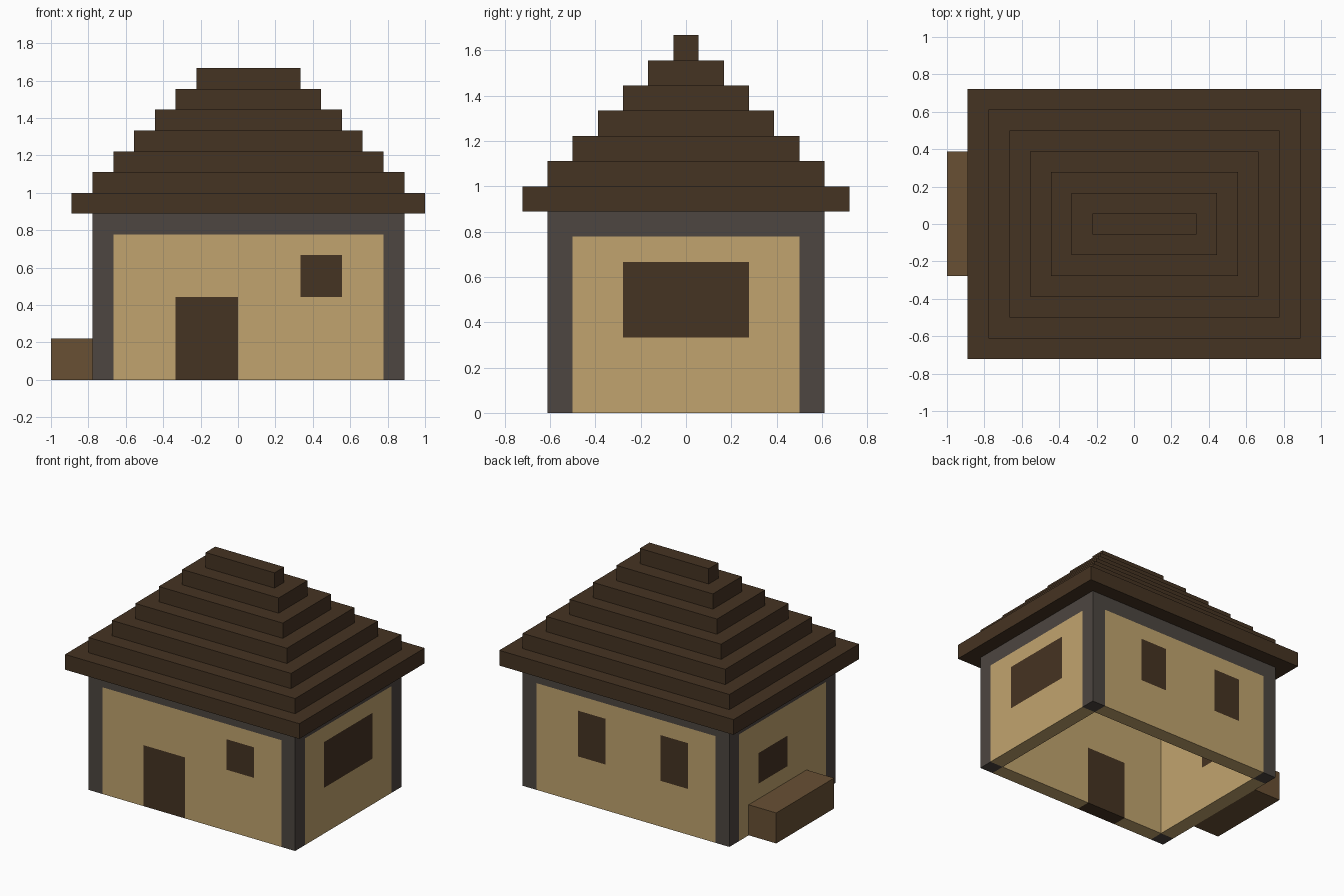
import bpy, bmesh
from mathutils import Vector

if "Cube" in bpy.data.objects:
    bpy.data.objects.remove(bpy.data.objects["Cube"])

U = 1 / 9  # one block of the model


def srgb(r, g, b):
    return [((c / 255 + 0.055) / 1.055) ** 2.4 if c > 10 else c / 3294.6 for c in (r, g, b)] + [1.0]


def material(name, rgb):
    m = bpy.data.materials.new(name)
    m.diffuse_color = srgb(*rgb)
    m.use_nodes = True
    m.node_tree.nodes["Principled BSDF"].inputs["Base Color"].default_value = m.diffuse_color
    return m


PLASTER = material("beige plaster", (193, 164, 110))
STONE = material("dark grey frame", (77, 70, 65))
BROWN = material("dark brown wood", (69, 51, 34))
BENCH = material("mid brown wood", (104, 80, 52))


def box(name, lo, hi, mat, openings=(), axis=0):
    """Box between two corners in block units. Openings (a0, a1, z0, z1) along
    the given axis are cut into the faces and coloured dark brown."""
    lo, hi = Vector(lo), Vector(hi)
    bm = bmesh.new()
    bmesh.ops.create_cube(bm, size=1)
    for v in bm.verts:
        v.co = Vector((lo[i] + hi[i]) / 2 + v.co[i] * (hi[i] - lo[i]) for i in range(3))
    for a0, a1, z0, z1 in openings:
        for ax, pos in ((axis, a0), (axis, a1), (2, z0), (2, z1)):
            if lo[ax] < pos < hi[ax]:
                co, no = Vector(), Vector()
                co[ax], no[ax] = pos, 1
                bmesh.ops.bisect_plane(bm, geom=bm.verts[:] + bm.edges[:] + bm.faces[:],
                                       plane_co=co, plane_no=no)
    for f in bm.faces:
        c = f.calc_center_median()
        if any(a0 < c[axis] < a1 and z0 <= c.z <= z1 for a0, a1, z0, z1 in openings):
            f.material_index = 1
    bmesh.ops.scale(bm, vec=(U, U, U), verts=bm.verts)
    bmesh.ops.recalc_face_normals(bm, faces=bm.faces)
    me = bpy.data.meshes.new(name)
    bm.to_mesh(me)
    bm.free()
    me.materials.append(mat)
    if openings:
        me.materials.append(BROWN)
    ob = bpy.data.objects.new(name, me)
    bpy.context.collection.objects.link(ob)
    return ob


# Corner posts
for side, x in (("left", -7), ("right", 7)):
    for end, y in (("front", -5.5), ("back", 4.5)):
        box(f"{end}_{side}_post", (x, y, 0), (x + 1, y + 1, 7), STONE)

# Top beams, a ring above the walls
for end, y in (("front", -5.5), ("back", 4.5)):
    box(f"{end}_beam", (-7, y, 7), (8, y + 1, 8), STONE)
for side, x in (("left", -7), ("right", 7)):
    box(f"{side}_beam", (x, -4.5, 7), (x + 1, 4.5, 8), STONE)

# Walls with door and windows, open floor
box("front_wall", (-6, -5.5, 0), (7, -4.5, 7), PLASTER, [(-3, 0, 0, 4), (3, 5, 4, 6)], 0)
box("back_wall", (-6, 4.5, 0), (7, 5.5, 7), PLASTER, [(-4, -2, 3, 6), (2, 4, 3, 6)], 0)
box("left_wall", (-7, -4.5, 0), (-6, 4.5, 7), PLASTER, [(-0.5, 2.5, 3, 5)], 1)
box("right_wall", (7, -4.5, 0), (8, 4.5, 7), PLASTER, [(-2.5, 2.5, 3, 6)], 1)

# Stepped roof
for i in range(7):
    box(f"roof_step_{i + 1}", (-8 + i, -6.5 + i, 8 + i), (9 - i, 6.5 - i, 9 + i), BROWN)

# Bench against the left wall
box("bench", (-9, -2.5, 0), (-7, 3.5, 2), BENCH)
